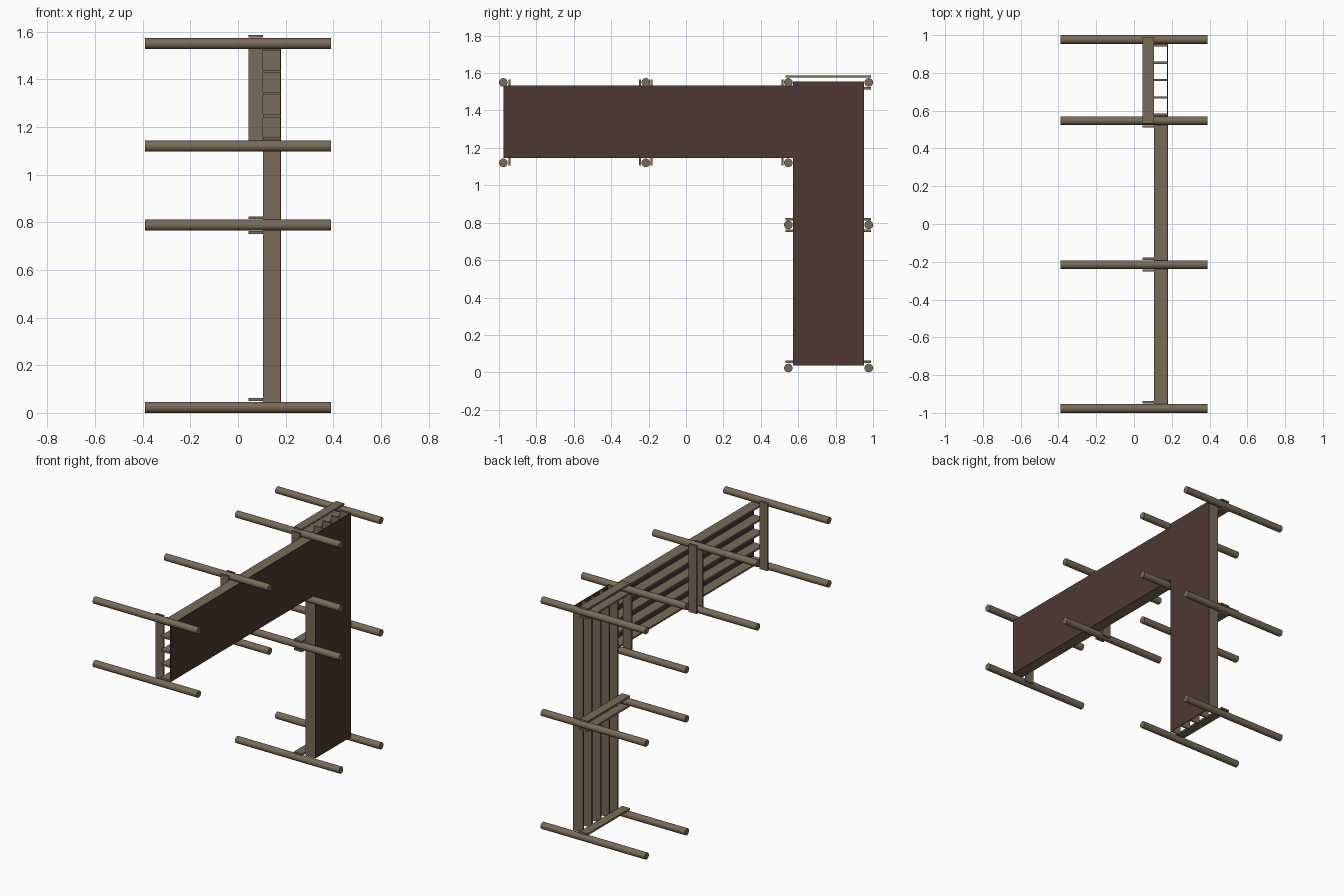
import bpy, math

if "Cube" in bpy.data.objects:
    bpy.data.objects.remove(bpy.data.objects["Cube"])


def mat(name, rgb):
    m = bpy.data.materials.new(name)
    m.diffuse_color = (*rgb, 1)
    m.use_nodes = True
    m.node_tree.nodes["Principled BSDF"].inputs["Base Color"].default_value = m.diffuse_color
    return m


WOOD = mat("tan wood", (0.19, 0.148, 0.098))
PANEL = mat("dark brown panel", (0.076, 0.040, 0.030))


def box(name, x, y, z, m):
    """Box from (min, max) ranges."""
    bpy.ops.mesh.primitive_cube_add(size=1, location=[sum(r) / 2 for r in (x, y, z)])
    o = bpy.context.object
    o.name = name
    o.scale = [r[1] - r[0] for r in (x, y, z)]
    bpy.ops.object.transform_apply(location=False, rotation=False, scale=True)
    o.data.materials.append(m)


def pole(y, z):
    bpy.ops.mesh.primitive_cylinder_add(vertices=16, radius=R, depth=0.78,
                                        location=(0, y, z), rotation=(0, math.pi / 2, 0))
    o = bpy.context.object
    o.name = "pole"
    o.data.materials.append(WOOD)
    bpy.ops.object.shade_smooth_by_angle(angle=math.radians(35))


R = 0.023
T = 0.012                      # slat thickness
SLAT_X = (0.105, 0.176)
PANEL_X = (0.176, 0.180)
CLAMP_X = (0.045, 0.105)

# Poles running through the frame
for z in (0.023, 0.788, 1.55):
    pole(0.977, z)
for z in (0.023, 0.788, 1.12, 1.55):
    pole(0.547, z)
for y in (-0.977, -0.215):
    for z in (1.12, 1.55):
        pole(y, z)

# Face panels of the column and the arm
box("column_panel", PANEL_X, (0.572, 0.952), (0.037, 1.556), PANEL)
box("arm_panel", PANEL_X, (-0.977, 0.572), (1.146, 1.534), PANEL)

# Thin slats behind the panels
for i in range(5):
    y = 0.572 + i * (0.38 - T) / 4
    box("column_slat", SLAT_X, (y, y + T), (0.037, 1.556), WOOD)
    z = 1.146 + i * (0.388 - T) / 4
    box("arm_slat", SLAT_X, (-0.977, 0.572), (z, z + T), WOOD)

# Cross plates clamping the poles
for z in (0.056, 0.757, 0.819, 1.519, 1.581):
    box("column_cross_plate", CLAMP_X, (0.533, 0.988), (z - T / 2, z + T / 2), WOOD)
for y in (-0.944, -0.246, -0.184, 0.516):
    box("arm_cross_plate", CLAMP_X, (y - T / 2, y + T / 2), (1.105, 1.565), WOOD)
